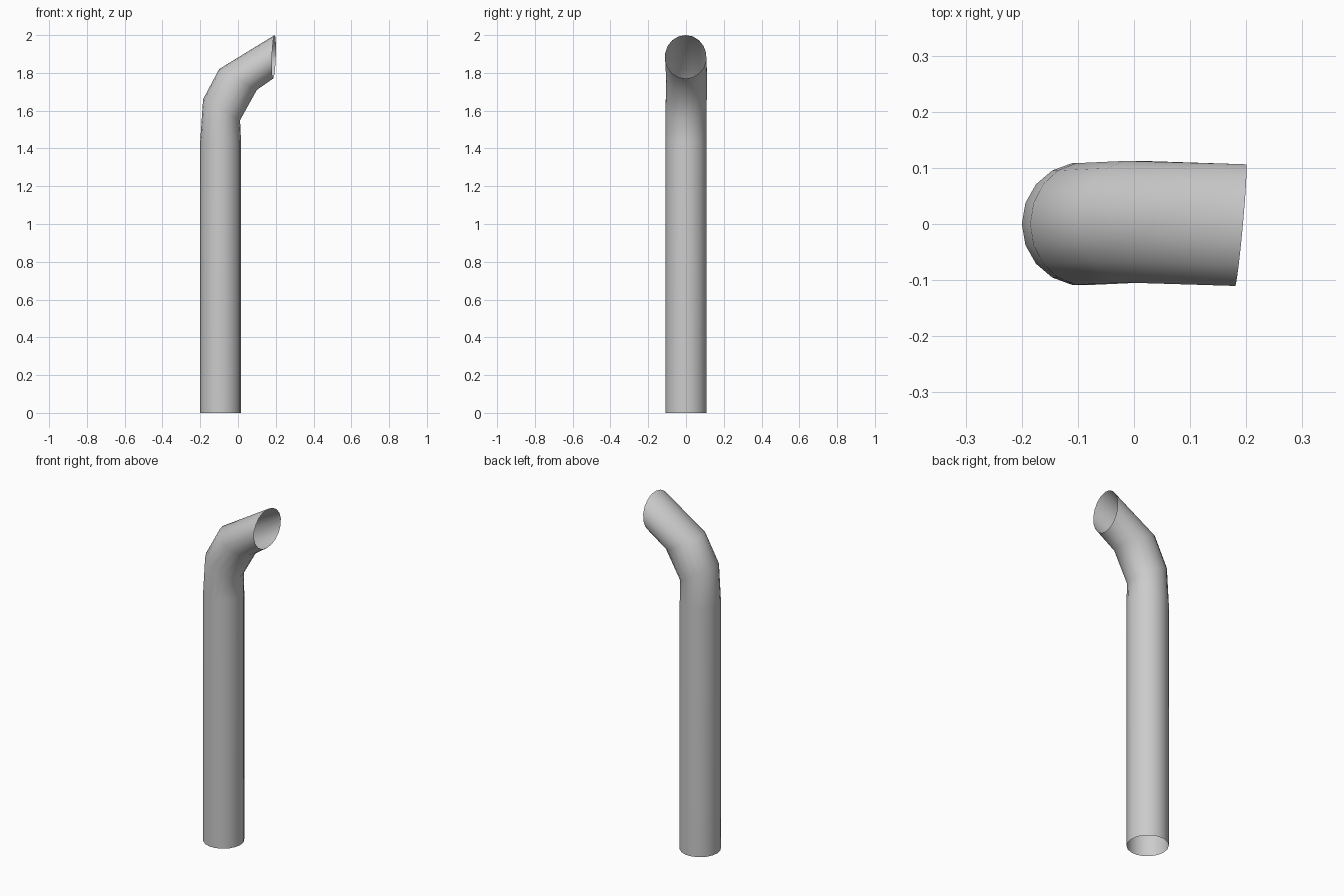
import bpy, bmesh, math
from mathutils import Vector

if "Cube" in bpy.data.objects:
    bpy.data.objects.remove(bpy.data.objects["Cube"])

SIDES = 18
# Rings along the bent pipe: centre, in-plane half axis (outer to inner side), sideways half axis
rings = [
    ((-0.092, 0, 0),         (0.108, 0, 0),       (0, 0.11, 0)),
    ((-0.092, 0, 1.44),      (0.108, 0, 0),       (0, 0.11, 0)),
    ((-0.087, 0, 1.605),     (0.098, 0, -0.055),  (0, 0.11, 0)),
    ((0.0, 0.004, 1.765),    (0.100, 0, -0.055),  (0, 0.11, 0)),
    ((0.190, -0.002, 1.885), (-0.004, 0, -0.115), (0.010, 0.11, 0)),
]

# Open-ended pipe skin
bm = bmesh.new()
loops = []
for c, u, v in rings:
    c, u, v = Vector(c), Vector(u), Vector(v)
    loops.append([bm.verts.new(c + u * math.cos(a) + v * math.sin(a))
                  for a in (2 * math.pi * i / SIDES for i in range(SIDES))])
for lo, hi in zip(loops, loops[1:]):
    for i in range(SIDES):
        j = (i + 1) % SIDES
        bm.faces.new((lo[i], lo[j], hi[j], hi[i]))

mesh = bpy.data.meshes.new("exhaust_pipe")
bm.to_mesh(mesh)
bm.free()
pipe = bpy.data.objects.new("exhaust_pipe", mesh)
bpy.context.collection.objects.link(pipe)

# Smooth shading
bpy.context.view_layer.objects.active = pipe
pipe.select_set(True)
bpy.ops.object.shade_smooth_by_angle(angle=math.radians(40))
